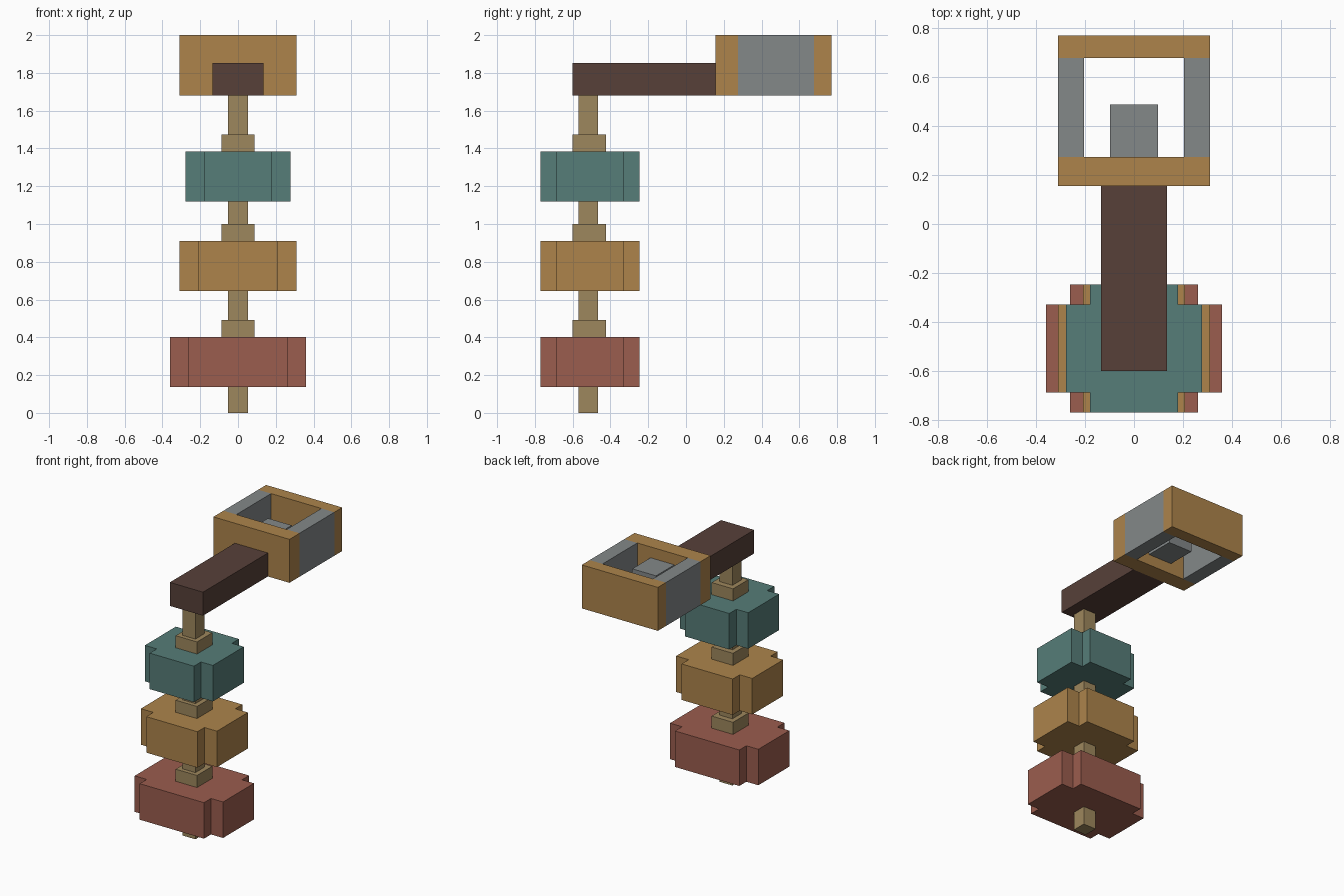
import bpy
import bmesh

cube = bpy.data.objects.get("Cube")
if cube:
    bpy.data.objects.remove(cube, do_unlink=True)


def linear(c):
    c /= 255
    return c / 12.92 if c <= 0.04045 else ((c + 0.055) / 1.055) ** 2.4


def material(name, *rgb):
    mat = bpy.data.materials.new(name)
    colour = [linear(c) for c in rgb] + [1]
    mat.diffuse_color = colour
    mat.use_nodes = True
    for node in mat.node_tree.nodes:
        if node.type == 'BSDF_PRINCIPLED':
            node.inputs["Base Color"].default_value = colour
            node.inputs["Roughness"].default_value = 0.8
    return mat


def prism(name, outline, z0, z1, mat):
    """Extrude a counter-clockwise outline from z0 up to z1."""
    bm = bmesh.new()
    face = bm.faces.new([bm.verts.new((x, y, z0)) for x, y in outline])
    top = bmesh.ops.extrude_face_region(bm, geom=[face])["geom"]
    verts = [g for g in top if isinstance(g, bmesh.types.BMVert)]
    bmesh.ops.translate(bm, verts=verts, vec=(0, 0, z1 - z0))
    bmesh.ops.recalc_face_normals(bm, faces=bm.faces)
    mesh = bpy.data.meshes.new(name)
    bm.to_mesh(mesh)
    bm.free()
    mesh.materials.append(mat)
    obj = bpy.data.objects.new(name, mesh)
    bpy.context.scene.collection.objects.link(obj)
    return obj


def box(name, x0, x1, y0, y1, z0, z1, mat):
    return prism(name, [(x0, y0), (x1, y0), (x1, y1), (x0, y1)], z0, z1, mat)


def notched_block(name, half_x, notch_x, z0, z1, mat):
    """Block with a square notch cut out of each vertical corner."""
    half_y, notch_y, centre = 0.262, 0.18, -0.508
    outline = []
    for sx, sy in ((1, -1), (1, 1), (-1, 1), (-1, -1)):
        corner = [(notch_x, half_y), (notch_x, notch_y), (half_x, notch_y)]
        if sx != -sy:
            corner.reverse()
        outline += [(sx * x, centre + sy * y) for x, y in corner]
    return prism(name, outline, z0, z1, mat)


gold = material("ochre", 173, 132, 75)
grey = material("steel grey", 131, 136, 137)
brown = material("dark brown", 87, 64, 57)
tan = material("tan", 158, 135, 93)
teal = material("teal", 86, 125, 120)
red = material("brick red", 155, 93, 78)

# Stack: notched blocks with a collar on each, threaded on a square post
box("post", -0.052, 0.052, -0.57, -0.466, 0, 1.69, tan)
blocks = (("lower", 0.36, 0.262, 0.137, red),
          ("middle", 0.31, 0.208, 0.645, gold),
          ("upper", 0.277, 0.18, 1.12, teal))
for level, half_x, notch_x, z, mat in blocks:
    top = z + 0.265
    notched_block(level + "_block", half_x, notch_x, z, top, mat)
    box(level + "_collar", -0.087, 0.087, -0.601, -0.423, top, top + 0.089, tan)

# Arm from the post to the frame
box("arm", -0.135, 0.135, -0.6, 0.156, 1.68, 1.853, brown)

# Open frame with a tab inside
box("frame_front", -0.31, 0.31, 0.156, 0.274, 1.68, 2, gold)
box("frame_back", -0.31, 0.31, 0.678, 0.77, 1.68, 2, gold)
for side, sign in (("left", 1), ("right", -1)):
    x0, x1 = sorted((sign * 0.205, sign * 0.31))
    box("frame_" + side, x0, x1, 0.274, 0.678, 1.68, 2, grey)
box("inner_tab", -0.097, 0.097, 0.274, 0.487, 1.76, 1.92, grey)
